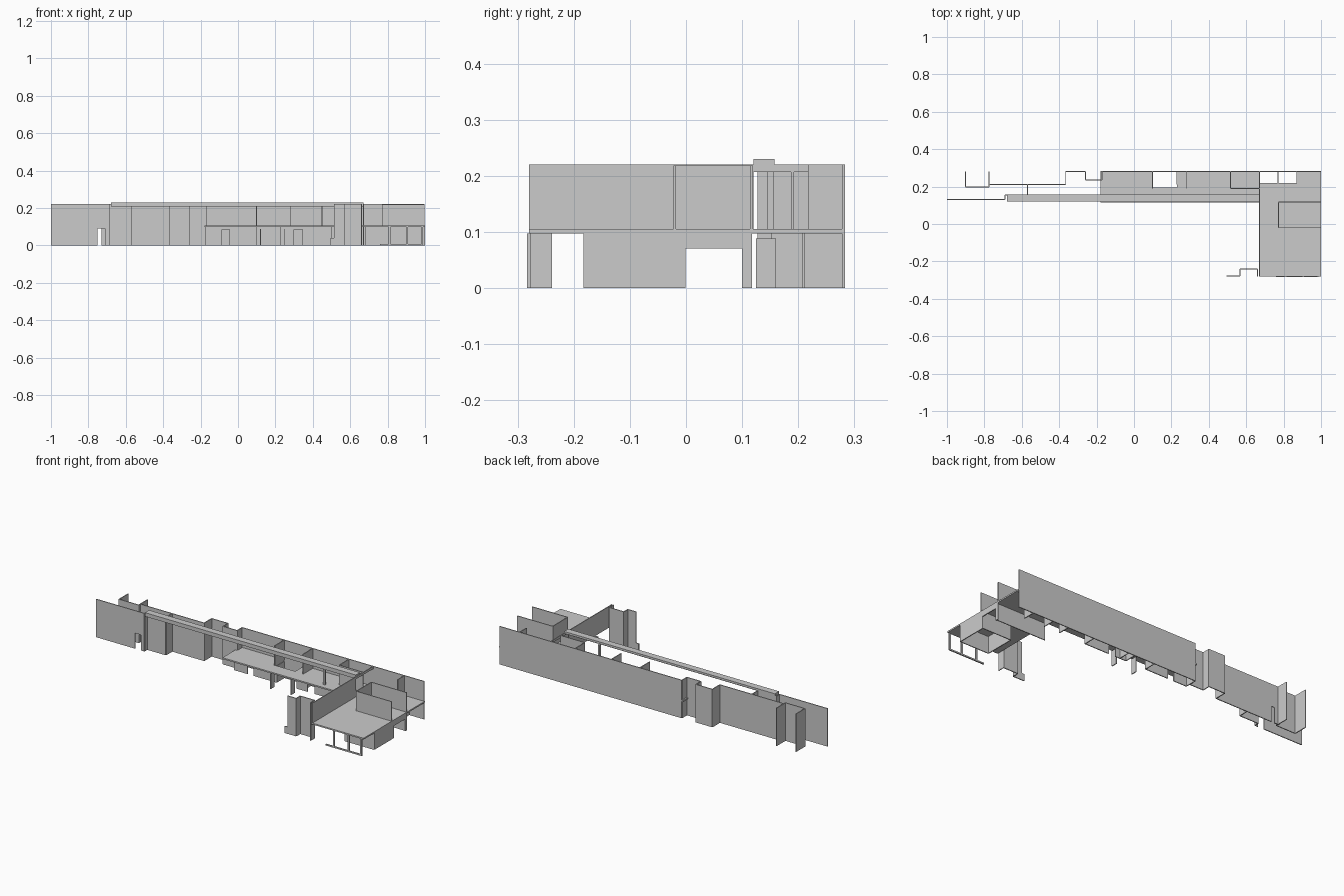
import bpy

H = 0.22      # wall height
F0, F1 = 0.097, 0.105   # floor slab bottom / top
T = 0.005     # wall thickness


def box(name, x0, x1, y0, y1, z0, z1):
    v = [(x, y, z) for z in (z0, z1) for x, y in ((x0, y0), (x1, y0), (x1, y1), (x0, y1))]
    f = [(3, 2, 1, 0), (4, 5, 6, 7), (0, 1, 5, 4), (1, 2, 6, 5), (2, 3, 7, 6), (3, 0, 4, 7)]
    me = bpy.data.meshes.new(name)
    me.from_pydata(v, [], f)
    ob = bpy.data.objects.new(name, me)
    bpy.context.collection.objects.link(ob)
    return ob


def walls(name, pts, z0=0.0, z1=H):
    """Axis-aligned thin walls following a plan path."""
    h = T / 2
    for (xa, ya), (xb, yb) in zip(pts, pts[1:]):
        x0, x1, y0, y1 = min(xa, xb), max(xa, xb), min(ya, yb), max(ya, yb)
        if x1 - x0 > y1 - y0:
            box(name, x0, x1, y0 - h, y1 + h, z0, z1)
        else:
            box(name, x0 - h, x1 + h, y0, y1, z0, z1)


def door_wall(name, x0, x1, y, d0, d1, top, z1):
    """Wall along x with a door opening d0..d1."""
    walls(name, [(x0, y), (d0, y)], 0, z1)
    walls(name, [(d1, y), (x1, y)], 0, z1)
    walls(name + "_lintel", [(d0, y), (d1, y)], top, z1)


B = 0.2805    # centre line of the back wall

# Long stepped outer wall, left part with doorway
door_wall("left_wall", -1, -0.69, 0.13, -0.75, -0.71, 0.09, H)
walls("stepped_wall", [(-0.69, 0.13), (-0.69, 0.155), (-0.57, 0.155), (-0.57, 0.212),
                       (-0.365, 0.212), (-0.365, B), (-0.26, B), (-0.26, 0.235),
                       (-0.17, 0.235), (-0.17, B)])
walls("back_wall", [(-0.17, B), (0.9975, B)])

# Rear recess on the left
walls("recess_wall", [(-0.9, B), (-0.9, 0.198), (-0.775, 0.198), (-0.775, B)])
door_wall("recess_back", -0.775, -0.57, 0.212, -0.75, -0.73, 0.09, H)

# Roof beam
box("beam_top", -0.68, 0.67, 0.12, 0.158, 0.218, 0.23)
box("beam_web", -0.68, 0.67, 0.122, 0.14, 0.207, 0.218)

# Upper floor slabs, leaving two stair openings
for x0, x1, y0, y1 in ((-0.18, 0.1, 0.115, 0.283), (0.1, 0.23, 0.115, 0.195),
                       (0.23, 0.67, 0.115, 0.283), (0.67, 1, -0.28, 0.22),
                       (0.87, 1, 0.22, 0.283)):
    box("floor_slab", x0, x1, y0, y1, F0, F1)

# Upper floor partitions
for x in (0.1, 0.282):
    walls("upper_partition", [(x, 0.19), (x, B)], F1)
walls("upper_closet", [(0.515, B), (0.515, 0.19), (0.67, 0.19)], F1)
walls("cross_wall", [(0.67, -0.28), (0.67, 0.12)], F0)
walls("upper_room", [(0.9975, -0.02), (0.772, -0.02), (0.772, 0.117), (0.9975, 0.117)], F1, 0.218)
walls("stair_wall", [(0.67, 0.12), (0.67, B)], 0.207)
walls("stair_wall", [(0.87, B), (0.87, 0.217)], F1)
box("upper_post", 0.443, 0.455, 0.145, 0.157, F1, 0.21)

# Lower floor walls under the gallery
door_wall("lower_front", -0.17, 0.1, 0.21, -0.085, -0.045, 0.085, F0)
door_wall("lower_front", 0.23, 0.5, 0.21, 0.3, 0.345, 0.085, F0)
for x in (-0.17, 0.1, 0.23, 0.27, 0.5, 0.67, 0.77, 0.9):
    walls("lower_partition", [(x, 0.21), (x, B)], 0, F0)
for x in (0.12, 0.25):
    walls("lower_stub", [(x, 0.125), (x, 0.16)], 0, 0.088)

# Lower right wing
walls("wing_room", [(0.812, -0.003), (0.812, -0.18), (0.9975, -0.18), (0.9975, -0.003), (0.812, -0.003)], 0, F0)
walls("wing_lintel", [(0.9975, -0.003), (0.9975, 0.1)], 0.07, F0)
walls("wing_back", [(0.68, 0.107), (0.9975, 0.107)], 0, F0)
walls("wing_end", [(0.9975, 0.1), (0.9975, 0.118)], 0, F0)

# Front window frame
box("window_sill", 0.76, 0.99, -0.283, -0.276, 0, 0.008)
for x in (0.81, 0.905, 0.985):
    box("window_post", x - 0.005, x + 0.005, -0.283, -0.276, 0, F0)

# Detached stepped front wall
walls("front_low_pier", [(0.495, -0.277), (0.515, -0.277)], 0, 0.04)
walls("front_step_wall", [(0.512, -0.277), (0.567, -0.277), (0.567, -0.241),
                          (0.66, -0.241), (0.66, -0.28)])
